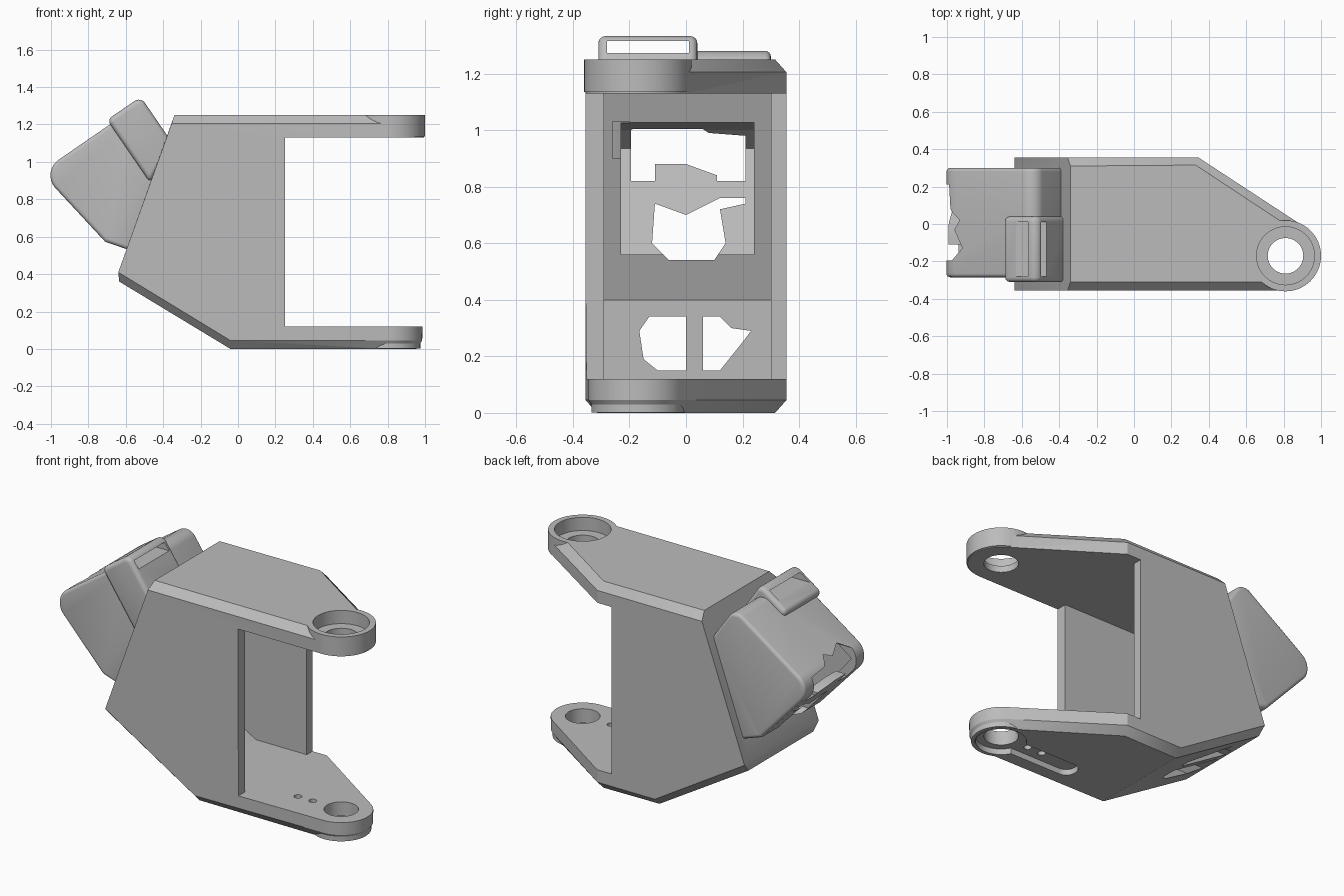
import bpy, bmesh, math
from mathutils import Vector

if "Cube" in bpy.data.objects:
    bpy.data.objects.remove(bpy.data.objects["Cube"])

COLOR = (0.5, 0.5, 0.5, 1)
grey = bpy.data.materials.new("plain grey")
grey.use_nodes = True
grey.diffuse_color = COLOR
grey.node_tree.nodes["Principled BSDF"].inputs["Base Color"].default_value = COLOR


def finish(name, bm):
    bmesh.ops.recalc_face_normals(bm, faces=bm.faces[:])
    me = bpy.data.meshes.new(name)
    bm.to_mesh(me)
    bm.free()
    me.materials.append(grey)
    ob = bpy.data.objects.new(name, me)
    bpy.context.collection.objects.link(ob)
    return ob


def hull(name, points):
    bm = bmesh.new()
    for p in points:
        bm.verts.new(p)
    res = bmesh.ops.convex_hull(bm, input=bm.verts[:])
    bmesh.ops.delete(bm, geom=list({v for v in res["geom_interior"] if isinstance(v, bmesh.types.BMVert)}),
                     context="VERTS")
    bmesh.ops.dissolve_limit(bm, angle_limit=0.01, verts=bm.verts[:], edges=bm.edges[:])
    return finish(name, bm)


def prism(name, profile, a, b, place):
    """Extrude a 2D profile from a to b; place(u, v, w) orders the axes."""
    bm = bmesh.new()
    face = bm.faces.new([bm.verts.new(place(u, v, a)) for u, v in profile])
    res = bmesh.ops.extrude_face_region(bm, geom=[face])
    shift = Vector(place(0, 0, b - a))
    bmesh.ops.translate(bm, vec=shift, verts=[v for v in res["geom"] if isinstance(v, bmesh.types.BMVert)])
    return finish(name, bm)


def along_y(name, profile, a, b):
    return prism(name, profile, a, b, lambda u, v, w: (u, w, v))


def along_x(name, profile, a, b):
    return prism(name, profile, a, b, lambda u, v, w: (w, u, v))


def along_z(name, profile, a, b):
    return prism(name, profile, a, b, lambda u, v, w: (u, v, w))


def box(u0, u1, v0, v1):
    return [(u0, v0), (u1, v0), (u1, v1), (u0, v1)]


def circle(x, y, r, n=64):
    return [(x + r * math.cos(i * math.tau / n), y + r * math.sin(i * math.tau / n)) for i in range(n)]


def rounded(points, radii, n=10):
    """Replace each corner by an arc of the given radius."""
    out = []
    for i, r in enumerate(radii):
        p = Vector(points[i])
        if r == 0:
            out.append(tuple(p))
            continue
        d0 = (Vector(points[i - 1]) - p).normalized()
        d1 = (Vector(points[(i + 1) % len(points)]) - p).normalized()
        half = d0.angle(d1) / 2
        mid = p + (d0 + d1).normalized() * (r / math.sin(half))
        s = p + d0 * (r / math.tan(half)) - mid
        e = p + d1 * (r / math.tan(half)) - mid
        for k in range(n + 1):
            out.append(tuple(mid + s.lerp(e, k / n).normalized() * r))
    return out


def apply(ob, kind, **settings):
    mod = ob.modifiers.new(kind, kind)
    for key, value in settings.items():
        setattr(mod, key, value)
    bpy.context.view_layer.update()
    graph = bpy.context.evaluated_depsgraph_get()
    me = bpy.data.meshes.new_from_object(ob.evaluated_get(graph))
    ob.modifiers.clear()
    ob.data = me


def combine(ob, other, op="DIFFERENCE"):
    apply(ob, "BOOLEAN", operation=op, solver="EXACT", object=other)
    bpy.data.objects.remove(other)


# Frame: one chamfered convex block reaching to the pivot ends
PX, PY = 0.81, -0.17
pts = []
for s in (-1, 1):
    w, wi = 0.355 * s, 0.31 * s
    pts += [(-0.355, w, 1.205), (-0.64, w, 0.41), (-0.04, w, 0.045)]
    pts += [(-0.34, wi, 1.25), (-0.635, wi, 0.36), (-0.04, wi, 0)]
for z, r, y, x in ((1.25, 0.14, 0.315, 0.33), (1.205, 0.185, 0.355, 0.345),
                   (0.045, 0.175, 0.355, 0.345), (0, 0.145, 0.315, 0.33)):
    pts += [(px, py, z) for px, py in circle(PX, PY, r)] + [(x, y, z)]
frame = hull("frame", pts)

# Opening between the arms and the hollow inside
combine(frame, along_y("gap", box(0.25, 1.2, 0.12, 1.13), -0.6, 0.6))
combine(frame, along_y("inside", [(0.3, 1.13), (-0.31, 1.13), (-0.565, 0.4), (-0.09, 0.12), (0.3, 0.12)],
                       -0.29, 0.3))

# Pivot rings, their bores and the slot under the lower arm
combine(frame, along_z("upper_ring", circle(PX, PY, 0.19), 1.135, 1.25), "UNION")
combine(frame, along_z("lower_ring", circle(PX, PY, 0.165), 0.002, 0.1), "UNION")
combine(frame, along_z("bore", circle(PX, PY, 0.095), -0.1, 1.4))
combine(frame, along_z("upper_seat", circle(PX, PY, 0.155), 1.17, 1.4))
combine(frame, along_z("lower_seat", circle(PX, PY, 0.14), -0.1, 0.035))
slot = rounded(box(0.28, 0.8, PY - 0.065, PY + 0.065), (0.06, 0, 0, 0.06))
combine(frame, along_z("slot", slot, -0.1, 0.035))
for x in (0.62, 0.52):
    combine(frame, along_z("screw_hole", circle(x, PY, 0.022, 20), -0.1, 0.3))

# Two vents in the sloping floor
vents = [[(0, 0.15), (0, 0.34), (-0.13, 0.34), (-0.165, 0.29), (-0.15, 0.19), (-0.1, 0.15)],
         [(0.06, 0.15), (0.06, 0.34), (0.12, 0.34), (0.16, 0.3), (0.23, 0.29), (0.2, 0.25), (0.12, 0.15)]]
for vent in vents:
    combine(frame, along_x("vent", vent, -0.8, 0.0))

# Rear case: rounded tilted box with a cavity open to the frame
case_profile = rounded([(-1.055, 0.945), (-0.53, 1.307), (-0.37, 1.08), (-0.57, 0.525), (-0.71, 0.573)],
                       (0.1, 0.07, 0, 0, 0.02))
case = along_y("rear_case", case_profile, -0.285, 0.3)
apply(case, "BEVEL", width=0.03, segments=4, limit_method="ANGLE", angle_limit=math.radians(50))
cavity = [(-0.97, 0.935), (-0.88, 1.0), (-0.3, 1.03), (-0.45, 0.56), (-0.66, 0.56), (-0.72, 0.63)]
for ob in (frame, case):
    combine(ob, along_y("cavity", cavity, -0.23, 0.24))

# Vents through the back of the case
upper = [(-0.195, 0.82), (-0.11, 0.82), (-0.11, 0.88), (0, 0.88), (0.11, 0.84), (0.11, 0.82), (0.21, 0.82),
         (0.21, 0.98), (0.08, 0.99), (0.02, 1.03), (-0.03, 1.01), (-0.13, 1.04), (-0.195, 1.0)]
lower = [(-0.06, 0.54), (0.1, 0.54), (0.14, 0.6), (0.12, 0.72), (0.21, 0.74), (0.21, 0.76), (0.12, 0.76),
         (0, 0.7), (-0.11, 0.74), (-0.12, 0.6)]
combine(case, along_x("vent", upper, -1.2, -0.8))
for ob in (frame, case):
    combine(ob, along_x("vent", lower, -1.2, -0.4))
combine(frame, along_y("latch_notch", box(-0.7, -0.3, 0.9, 1.03), -0.26, -0.2))

# Strap latch across the case, with a level slot under its top bar
u, v = Vector((0.825, 0.565)), Vector((-0.565, 0.825))
corner = Vector((-0.70, 1.225))
loop = [corner, corner + u * 0.218, corner + u * 0.218 - v * 0.3, corner - v * 0.405]
latch = along_y("strap_latch", rounded(loop, (0.03, 0.04, 0, 0)), -0.31, 0.04)
apply(latch, "BEVEL", width=0.025, segments=4, limit_method="ANGLE", angle_limit=math.radians(50))
combine(latch, along_y("latch_slot", box(-0.9, -0.3, 1.272, 1.316), -0.28, 0.01))
combine(latch, along_y("case_inside", cavity, -0.23, 0.24))
combine(case, along_y("latch_slot", box(-0.9, -0.3, 1.255, 1.32), -0.28, 0.01))

# Smooth rounds, sharp edges
for ob in (frame, case, latch):
    bpy.ops.object.select_all(action="DESELECT")
    ob.select_set(True)
    bpy.context.view_layer.objects.active = ob
    bpy.ops.object.shade_smooth_by_angle(angle=math.radians(30))
